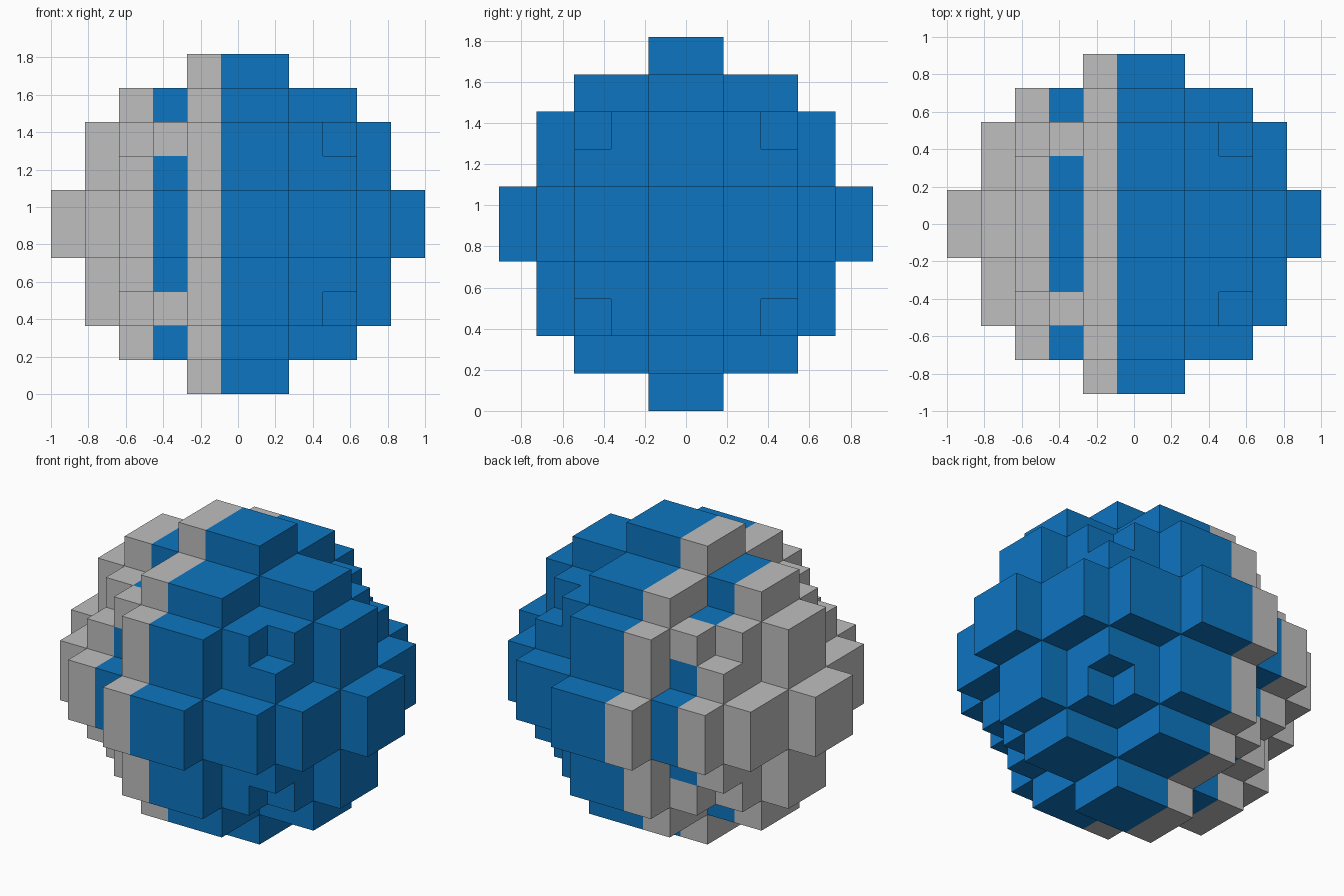
import bpy, bmesh
from mathutils import Vector

cube = bpy.data.objects.get("Cube")
if cube:
    bpy.data.objects.remove(cube, do_unlink=True)

U = 2 / 11                 # block size
NX, NY, NZ = 11, 10, 10    # blocks along each axis


def make_material(name, rgb):
    m = bpy.data.materials.new(name)
    m.use_nodes = True
    m.diffuse_color = (*rgb, 1)
    bsdf = m.node_tree.nodes["Principled BSDF"]
    bsdf.inputs["Base Color"].default_value = (*rgb, 1)
    bsdf.inputs["Roughness"].default_value = 0.8
    return m


def steps(i, j, k):
    """Block steps away from the middle on each axis (middle is 3 x 2 x 2 blocks)."""
    return (max(abs(i - 5) - 1, 0),
            j - 5 if j >= 5 else 4 - j,
            k - 5 if k >= 5 else 4 - k)


def filled(i, j, k):
    """Three crossed stepped discs, with a notched corner cube in each octant."""
    if not (0 <= i < NX and 0 <= j < NY and 0 <= k < NZ):
        return False
    lo, mid, hi = sorted(steps(i, j, k))
    if lo == 0:                                  # stepped discs
        return (hi == 4 and mid == 0) or (hi <= 3 and mid <= 2)
    return hi <= 2 and lo + mid + hi < 6         # corner cubes without their tip


def colour(i, j, k):
    """Blue half, grey half, and a blue band broken by grey blocks."""
    if i >= 5:
        return 0
    a, b, c = steps(i, j, k)
    return 0 if i == 3 and not (b == 2 and c == 2) else 1


# Outer faces of the block ball
bm = bmesh.new()
corners = {}


def vert(p):
    if p not in corners:
        x, y, z = p
        corners[p] = bm.verts.new(((x - NX / 2) * U, (y - NY / 2) * U, z * U))
    return corners[p]


for i in range(NX):
    for j in range(NY):
        for k in range(NZ):
            if not filled(i, j, k):
                continue
            for axis in range(3):
                for side in (0, 1):
                    n = [i, j, k]
                    n[axis] += 2 * side - 1
                    if filled(*n):
                        continue
                    quad = []
                    for s, t in ((0, 0), (1, 0), (1, 1), (0, 1)):
                        p = [i, j, k]
                        p[axis] += side
                        p[(axis + 1) % 3] += s
                        p[(axis + 2) % 3] += t
                        quad.append(vert(tuple(p)))
                    if side == 0:
                        quad.reverse()
                    f = bm.faces.new(quad)
                    f.material_index = colour(i, j, k)

# Merge flat neighbours of one colour into large clean faces
bmesh.ops.dissolve_limit(bm, angle_limit=0.01, verts=bm.verts[:],
                         edges=bm.edges[:], delimit={'MATERIAL'})

mesh = bpy.data.meshes.new("block_ball")
bm.to_mesh(mesh)
bm.free()
mesh.materials.append(make_material("blue", (0.004, 0.178, 0.527)))
mesh.materials.append(make_material("light_grey", (0.521, 0.521, 0.521)))
ball = bpy.data.objects.new("block_ball", mesh)
bpy.context.scene.collection.objects.link(ball)
